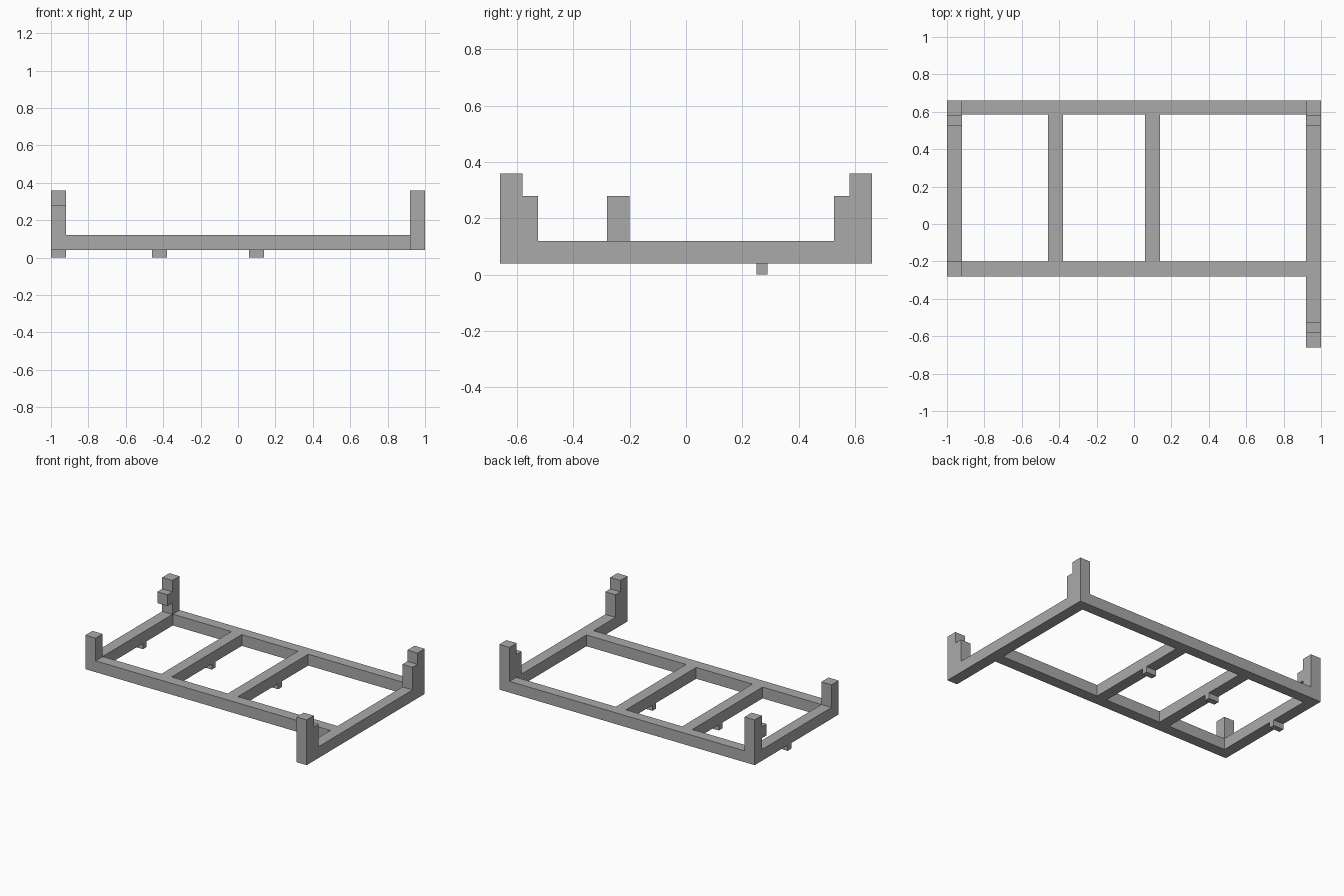
import bpy
import bmesh

if "Cube" in bpy.data.objects:
    bpy.data.objects.remove(bpy.data.objects["Cube"], do_unlink=True)

GREY = (0.4, 0.4, 0.4, 1)
grey = bpy.data.materials.new("plain grey")
grey.use_nodes = True
grey.diffuse_color = GREY
grey.node_tree.nodes["Principled BSDF"].inputs["Base Color"].default_value = GREY

W = 0.08             # beam width
LOW, TOP = 0.04, 0.12  # beam underside and top


def prism(name, outline, axis, start, end):
    """Extrude a closed outline along x or z."""
    bm = bmesh.new()
    if axis == "x":
        points = [(start, a, b) for a, b in outline]
        offset = (end - start, 0, 0)
    else:
        points = [(a, b, start) for a, b in outline]
        offset = (0, 0, end - start)
    face = bm.faces.new([bm.verts.new(p) for p in points])
    extruded = bmesh.ops.extrude_face_region(bm, geom=[face])["geom"]
    verts = [v for v in extruded if isinstance(v, bmesh.types.BMVert)]
    bmesh.ops.translate(bm, verts=verts, vec=offset)
    bmesh.ops.recalc_face_normals(bm, faces=bm.faces)
    mesh = bpy.data.meshes.new(name)
    bm.to_mesh(mesh)
    bm.free()
    mesh.materials.append(grey)
    obj = bpy.data.objects.new(name, mesh)
    bpy.context.collection.objects.link(obj)
    return obj


def box(name, x, y, z):
    outline = [(x[0], y[0]), (x[1], y[0]), (x[1], y[1]), (x[0], y[1])]
    return prism(name, outline, "z", *z)


# Left side: one long rail with a stepped post at each end
half = [(0.66, LOW), (0.66, 0.36), (0.58, 0.36), (0.58, 0.28), (0.525, 0.28), (0.525, TOP)]
side = half + [(-y, z) for y, z in reversed(half)]
prism("left_side_rail", side, "x", 1 - W, 1)

# Right side: post at the back with an overhanging block, short post at the front
side = [(0.66, LOW), (0.66, 0.36), (0.58, 0.36), (0.58, 0.28), (0.525, 0.28),
        (0.525, 0.2), (0.58, 0.2), (0.58, TOP),
        (-0.2, TOP), (-0.2, 0.28), (-0.28, 0.28), (-0.28, LOW)]
prism("right_side_rail", side, "x", -1, W - 1)

# Long beams
box("back_beam", (W - 1, 1 - W), (0.585, 0.66), (LOW, TOP))
box("front_beam", (W - 1, 1 - W), (-0.28, -0.2), (LOW, TOP))

# Cross beams
cross_x = (-0.46, 0.06)
for i, x in enumerate(cross_x):
    box(f"cross_beam_{i + 1}", (x, x + W), (-0.2, 0.585), (LOW, TOP))

# Small pegs under the right rail and the cross beams
for i, x in enumerate((-1,) + cross_x):
    box(f"peg_{i + 1}", (x, x + W), (0.25, 0.29), (0, LOW))
